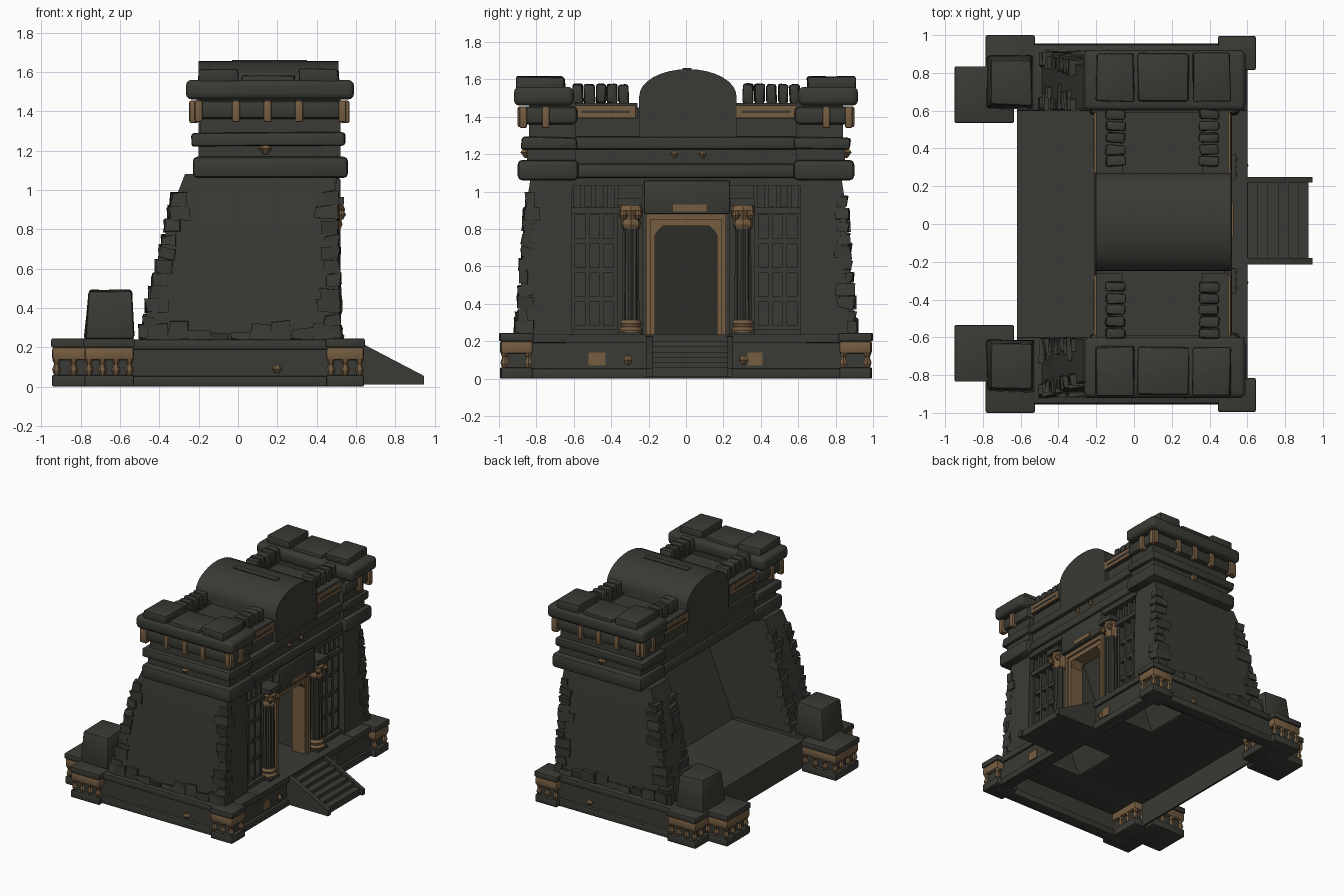
import bpy, bmesh, math, random

if "Cube" in bpy.data.objects:
    bpy.data.objects.remove(bpy.data.objects["Cube"])

random.seed(4)


def material(name, rgb):
    m = bpy.data.materials.new(name)
    m.diffuse_color = (*rgb, 1)
    m.use_nodes = True
    m.node_tree.nodes["Principled BSDF"].inputs["Base Color"].default_value = m.diffuse_color
    return m


STONE = material("dark_stone", (0.042, 0.042, 0.035))
TAN = material("tan_trim", (0.18, 0.11, 0.053))


def finish(name, bm, mat, bevel=0, seg=2):
    bmesh.ops.recalc_face_normals(bm, faces=bm.faces)
    if bevel:
        bmesh.ops.bevel(bm, geom=bm.edges[:], offset=bevel, segments=seg, profile=0.5, affect='EDGES')
    me = bpy.data.meshes.new(name)
    bm.to_mesh(me)
    bm.free()
    me.materials.append(mat)
    ob = bpy.data.objects.new(name, me)
    bpy.context.collection.objects.link(ob)
    return ob


def loft(name, sections, mat=STONE, s=1, bevel=0, jitter=0, seg=2):
    """Stack of rectangles (z, x0, x1, y0, y1); s=-1 mirrors in y."""
    bm = bmesh.new()
    rings = []
    for z, x0, x1, y0, y1 in sections:
        ring = []
        for x, y in ((x0, y0), (x1, y0), (x1, y1), (x0, y1)):
            j = [random.uniform(-jitter, jitter) for _ in range(3)]
            ring.append(bm.verts.new((x + j[0], s * y + j[1], z + j[2])))
        rings.append(ring)
    for a, b in zip(rings, rings[1:]):
        for i in range(4):
            bm.faces.new((a[i], a[(i + 1) % 4], b[(i + 1) % 4], b[i]))
    bm.faces.new(rings[0])
    bm.faces.new(rings[-1])
    return finish(name, bm, mat, bevel, seg)


def box(name, x0, x1, y0, y1, z0, z1, mat=STONE, s=1, bevel=0, jitter=0, seg=2):
    return loft(name, [(z0, x0, x1, y0, y1), (z1, x0, x1, y0, y1)], mat, s, bevel, jitter, seg)


def prism(name, pts, axis, a0, a1, mat=STONE):
    """Extrude a profile: axis 'y' takes (x, z) points, axis 'x' takes (y, z)."""
    bm = bmesh.new()
    put = (lambda p, a: (p[0], a, p[1])) if axis == 'y' else (lambda p, a: (a, p[0], p[1]))
    A = [bm.verts.new(put(p, a0)) for p in pts]
    B = [bm.verts.new(put(p, a1)) for p in pts]
    n = len(pts)
    for i in range(n):
        bm.faces.new((A[i], A[(i + 1) % n], B[(i + 1) % n], B[i]))
    bm.faces.new(A)
    bm.faces.new(B)
    return finish(name, bm, mat)


def lathe(name, x, y, profile, mat, n=12, flute=0):
    """Turned part from (radius, z) pairs."""
    bm = bmesh.new()
    rings = []
    for r, z in profile:
        rings.append([bm.verts.new((x + (r - flute * (i % 2)) * math.cos(math.tau * i / n),
                                    y + (r - flute * (i % 2)) * math.sin(math.tau * i / n), z)) for i in range(n)])
    for a, b in zip(rings, rings[1:]):
        for i in range(n):
            bm.faces.new((a[i], a[(i + 1) % n], b[(i + 1) % n], b[i]))
    bm.faces.new(rings[0])
    bm.faces.new(rings[-1])
    return finish(name, bm, mat)


def corner_block(name, x0, x1, y0, y1, s):
    # stepped plinth corner with small tan balusters under a tan band
    box(name + "_foot", x0, x1, y0, y1, 0.0, 0.06, s=s, bevel=0.008)
    box(name + "_core", x0 + .03, x1 - .03, y0 + .03, y1 - .03, 0.06, 0.14, s=s)
    box(name + "_band", x0, x1, y0, y1, 0.135, 0.2, TAN, s, bevel=0.012)
    box(name + "_slab", x0 - .005, x1 + .005, y0 - .005, y1 + .005, 0.2, 0.245, s=s, bevel=0.008)
    nx = max(2, round((x1 - x0) / 0.07))
    ny = max(2, round((y1 - y0) / 0.07))
    spots = [(i, j) for i in range(nx) for j in range(ny) if i in (0, nx - 1) or j in (0, ny - 1)]
    for i, j in spots:
        lathe(name + "_baluster", x0 + .022 + (x1 - x0 - .044) * i / (nx - 1),
              s * (y0 + .022 + (y1 - y0 - .044) * j / (ny - 1)),
              [(.012, .058), (.022, .085), (.012, .115), (.022, .138)], TAN, 6)


# hollow base: rims, rear floor and porch slab
box("base_front_wall", .50, .58, -.93, .93, .05, .20)
box("base_front_foot", .50, .60, -.95, .95, .0, .055, bevel=.008)
box("base_back_wall", -.615, -.60, -.62, .62, .0, .20)
box("rear_floor", -.62, .02, -.62, .62, .19, .22)
box("porch_floor", .38, .60, -.64, .64, .19, .235)
box("doorway_floor", .02, .40, -.22, .24, .19, .235)
for s in (1, -1):
    box("base_side_wall", -.70, .58, .88, .93, .05, .20, s=s)
    box("base_side_foot", -.70, .60, .86, .955, .0, .055, s=s, bevel=.008)
    box("base_side_slab", -.62, .60, .60, .95, .19, .24, s=s, bevel=.008)
    corner_block("front_corner", .45, .64, .82, .99, s)
    corner_block("rear_corner", -.78, -.53, .62, .995, s)
    corner_block("rear_outer_corner", -.945, -.64, .54, .83, s)
    loft("rear_pedestal", [(.24, -.78, -.53, .61, .89), (.49, -.755, -.54, .63, .87)], s=s, bevel=.015, jitter=.006)
    box("base_plaque", .575, .587, .43 if s < 0 else .33, .52 if s < 0 else .41, .07, .14, TAN, s)
    lathe("base_boss", .578, .31 * s, [(.012, .075), (.028, .1), (.012, .125)], TAN, 6)
    lathe("side_boss", .2, .93 * s, [(.012, .07), (.028, .09), (.012, .11)], TAN, 6)

# stairs with sloping cheeks
N = 7
steps = [(.55, 0.01)]
for i in range(N):
    z = .225 - .19 * i / N
    steps += [(.55 + .375 * i / N, z), (.55 + .375 * (i + 1) / N, z)]
steps.append((.925, .01))
prism("stair_steps", steps, 'y', -.18, .22)
for y0, y1 in ((-.215, -.18), (.22, .25)):
    prism("stair_cheek", [(.55, .01), (.945, .01), (.945, .055), (.62, .225), (.55, .235)], 'y', y0, y1)

# battered side towers with ragged stones on their corners
for s in (1, -1):
    loft("tower_wall", [(.23, -.49, .515, .61, .90), (.6, -.42, .51, .61, .875), (.95, -.32, .50, .61, .85),
                        (1.08, -.27, .49, .61, .83)], s=s)
    for k in range(11):
        z = .24 + .068 * k
        h = random.uniform(.05, .075)
        t = (z - .24) / .84
        yo = .91 - .06 * t
        xl = -.50 + .20 * t
        w = random.uniform(.05, .14)
        box("rear_corner_stone", xl, xl + w, yo - .07, yo, z, z + h, s=s, jitter=.012)
        box("rear_inner_stone", xl, xl + .05, .605, .60 + w, z, z + h, s=s, jitter=.008)
        box("front_corner_stone", .525 - w - .02 * t, .525 - .02 * t, yo - w * .7, yo, z, z + h, s=s, jitter=.01)
    for k in range(9):
        x = -.46 + .105 * k
        box("foot_stone", x, x + .10, .84, .912, .235, .25 + random.uniform(.02, .09), s=s, jitter=.012)

# sloping rear recess wall and facade backing
loft("recess_back_wall", [(.20, .0, .025, -.62, .62), (1.08, .365, .39, -.62, .62)])
for s in (1, -1):
    box("facade_wall", .39, .42, .20, .63, .23, 1.08, s=s)
    prism("doorway_side", [(.03, .22), (.47, .22), (.47, 1.08), (.40, 1.08)], 'y', .215 * s, .235 * s)
    # window lattice
    for k in range(4):
        y = .375 + .077 * k
        box("lattice_upright", .41, .465, y - .012, y + .012, .25, .92, s=s)
    for k in range(5):
        z = .27 + .155 * k
        box("lattice_bar", .41, .46, .365, .62, z - .015, z + .015, s=s)
    box("lattice_lintel", .41, .485, .35, .63, .88, .915, s=s)
    box("lattice_sill", .41, .49, .35, .63, .235, .265, s=s)
    for k in range(5):
        box("upper_slat", .41, .465, .36 + .06 * k, .385 + .06 * k, .915, 1.06, s=s)
    # columns
    c = .30 * s + .005
    lathe("column_shaft", .475, c, [(.048, .3), (.045, .85)], STONE, 20, .007)
    lathe("column_base", .475, c, [(.062, .235), (.066, .26), (.052, .275), (.06, .295), (.048, .315)], TAN, 14)
    box("column_foot", .41, .54, .24, .365, .23, .25, s=s)
    lathe("column_capital", .475, c, [(.046, .80), (.056, .825), (.05, .85), (.07, .90), (.06, .925)], TAN, 14, .006)
    for a in (-1, 1):
        lathe("capital_scroll", .525, c + a * .04, [(.01, .85), (.024, .875), (.01, .9)], TAN, 8)
    box("column_block", .41, .54, .235, .37, .925, .965, s=s)
    # door frame
    box("door_outer_jamb", .42, .49, .19, .215, .235, .88, TAN, s)
    box("door_inner_jamb", .36, .475, .165, .195, .235, .84, TAN, s)
    prism("door_corner", [(.17 * s, .82), (.17 * s, .76), (.15 * s, .79), (.12 * s, .82)], 'x', .38, .47, TAN)
box("door_outer_head", .42, .49, -.215, .215, .85, .88, TAN)
box("door_inner_head", .36, .475, -.19, .19, .815, .85, TAN)
box("door_lintel", .38, .52, -.225, .235, .88, 1.06, bevel=.008)
box("lintel_plaque", .515, .527, -.07, .11, .895, .93, TAN)
box("porch_beam", .38, .50, -.62, .62, 1.03, 1.08)

# stacked cornices: middle section
box("mid_roll", -.21, .52, -.6, .6, 1.07, 1.15, bevel=.025)
box("mid_frieze", -.19, .49, -.6, .6, 1.14, 1.24)
box("mid_ledge", -.20, .52, -.6, .6, 1.225, 1.295, bevel=.015)
box("mid_wall", -.18, .48, -.6, .6, 1.29, 1.45)
for y in (-.06, .09):
    lathe("frieze_boss", .492, y, [(.008, 1.18), (.022, 1.2), (.008, 1.22)], TAN, 6)

# stacked cornices: towers, tan brackets, caps
for s in (1, -1):
    box("tower_roll", -.23, .56, .575, .90, 1.06, 1.17, s=s, bevel=.025)
    box("tower_frieze", -.20, .52, .59, .85, 1.16, 1.27, s=s)
    box("tower_ledge", -.235, .545, .58, .88, 1.225, 1.29, s=s, bevel=.015, jitter=.006)
    box("tower_upper_wall", -.19, .52, .59, .84, 1.28, 1.48, s=s)
    box("tower_collar", -.235, .55, .58, .885, 1.36, 1.455, s=s, bevel=.025)
    box("tower_top_roll", -.265, .59, .60, .92, 1.46, 1.56, s=s, bevel=.03, seg=3)
    for x0, x1, h in ((-.2, .0, 1.615), (.02, .29, 1.58), (.31, .51, 1.615)):
        box("tower_cap", x0, x1, .65, .905, 1.54, h, s=s, bevel=.012, jitter=.006)
    for x in (-.2, -.01, .15, .31, .53):
        box("side_bracket", x - .02, x + .02, .85, .9, 1.345, 1.455, TAN, s, bevel=.01)
    for y in (.75, .87):
        box("front_bracket", .52, .567, y - .02, y + .02, 1.34, 1.455, TAN, s, bevel=.01)
        box("rear_bracket", -.248, -.2, y - .02, y + .02, 1.34, 1.455, TAN, s, bevel=.01)
    lathe("side_frieze_boss", .14, .855 * s, [(.01, 1.18), (.035, 1.21), (.01, 1.24)], TAN, 6)
    lathe("roll_boss", .56, .76 * s - .02, [(.01, 1.49), (.03, 1.51), (.01, 1.54)], STONE, 6)
    # parapet: tan strips and merlons
    for x0, x1 in ((.36, .50), (-.20, -.06)):
        box("parapet", x0, x1, .26, .6, 1.39, 1.475, s=s)
        m = .345 if x0 > 0 else -.15
        for k in range(5):
            y = .305 + .062 * k
            box("merlon", m, m + .105, y, y + .054, 1.47, 1.575, s=s, bevel=.014, jitter=.006)
    for x0, x1 in ((.50, .512), (-.212, -.20)):
        box("parapet_strip", x0, x1, .27, .59, 1.395, 1.46, TAN, s)
        box("parapet_groove", x0 - .003, x1 + .003, .30, .56, 1.42, 1.435, s=s)

# arched central crown
arch = [(-.25, 1.29), (.27, 1.29)]
for i in range(17):
    a = math.pi * i / 16
    arch.append((.01 + .26 * math.cos(a), 1.51 + .145 * math.sin(a)))
prism("arched_crown", arch, 'x', -.2, .51)
box("crown_ridge", -.03, .35, -.02, .03, 1.63, 1.66)

# smooth rounded parts, keep edges sharp
bpy.ops.object.select_all(action='SELECT')
bpy.context.view_layer.objects.active = bpy.context.collection.objects[0]
bpy.ops.object.shade_smooth_by_angle(angle=math.radians(32))
